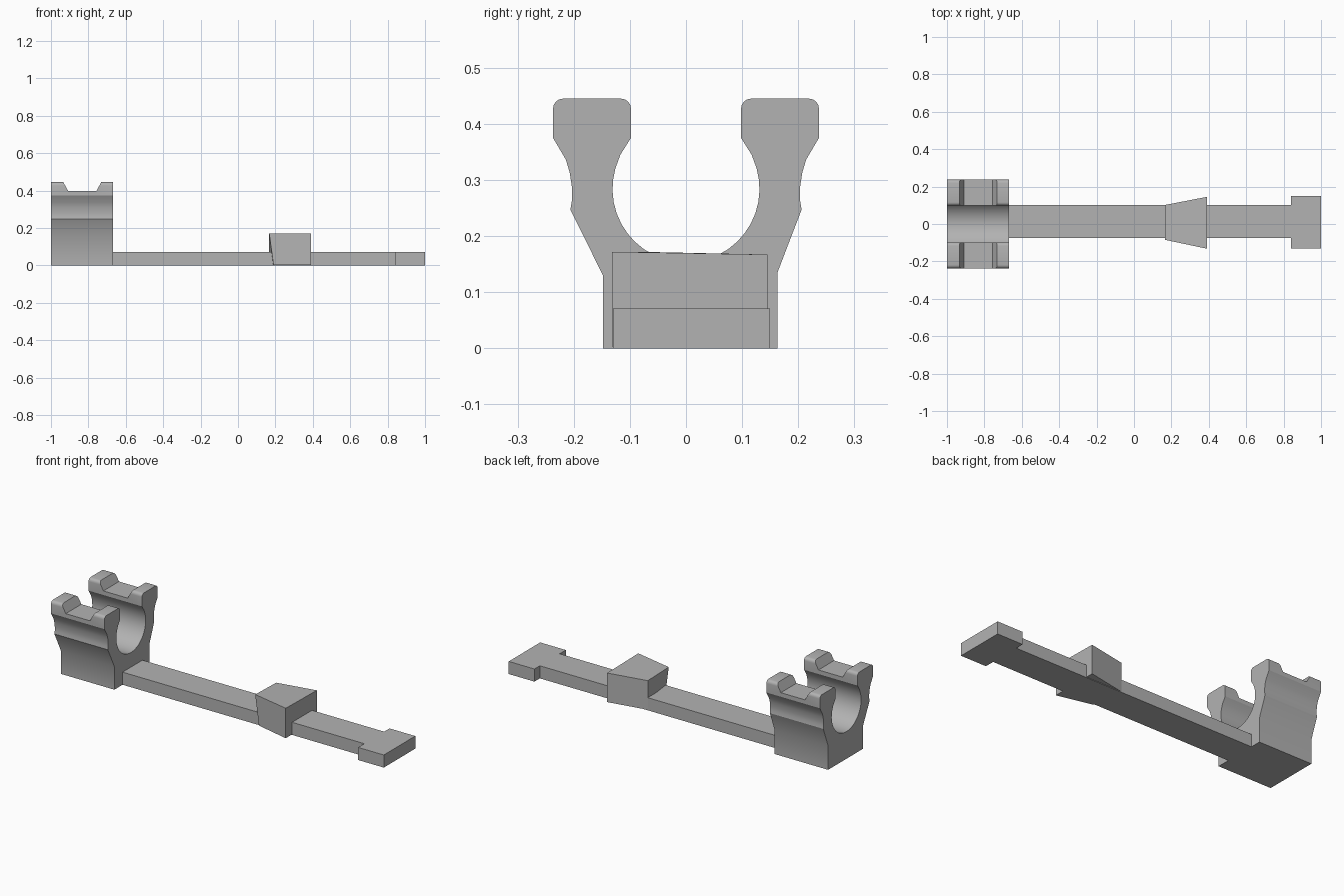
import bpy
import bmesh
import math

if "Cube" in bpy.data.objects:
    bpy.data.objects.remove(bpy.data.objects["Cube"])

grey = bpy.data.materials.new("plain grey")
grey.use_nodes = True
grey.diffuse_color = (0.45, 0.45, 0.45, 1)
grey.node_tree.nodes["Principled BSDF"].inputs["Base Color"].default_value = (0.45, 0.45, 0.45, 1)


def prism(name, outline, place, lo, hi):
    """Extrude a 2D outline from lo to hi; place maps (u, v, depth) to xyz."""
    bm = bmesh.new()
    start = [bm.verts.new(place(u, v, lo)) for u, v in outline]
    end = [bm.verts.new(place(u, v, hi)) for u, v in outline]
    bm.faces.new(start)
    bm.faces.new(end)
    for i in range(len(outline)):
        j = (i + 1) % len(outline)
        bm.faces.new((start[i], start[j], end[j], end[i]))
    bmesh.ops.recalc_face_normals(bm, faces=bm.faces)
    mesh = bpy.data.meshes.new(name)
    bm.to_mesh(mesh)
    bm.free()
    mesh.materials.append(grey)
    obj = bpy.data.objects.new(name, mesh)
    bpy.context.collection.objects.link(obj)
    return obj


def along_x(u, v, d):
    return (d, u, v)


def along_y(u, v, d):
    return (u, d, v)


def along_z(u, v, d):
    return (u, v, d)


def rect(x0, x1, y0, y1):
    return [(x0, y0), (x1, y0), (x1, y1), (x0, y1)]


def corner(y, z, r, start):
    """Rounded corner going clockwise from the start angle."""
    angles = [math.radians(start - 22.5 * k) for k in range(5)]
    return [(y + r * math.cos(a), z + r * math.sin(a)) for a in angles]


# Open clip: outer arm, rounded head and circular inner seat
outer = [(-0.206, 0.247), (-0.203, 0.265), (-0.203, 0.285), (-0.207, 0.312),
         (-0.214, 0.336), (-0.237, 0.375)]
head = corner(-0.219, 0.427, 0.018, 180) + corner(-0.116, 0.427, 0.018, 90)
inner = [(-0.098, 0.375), (-0.117, 0.345)]
left_arm = outer + head + inner
right_arm = [(-y, z) for y, z in reversed(left_arm)]
seat = []
for k in range(25):
    a = math.radians(164 + k * 212 / 24)
    seat.append((0.131 * math.cos(a), 0.284 + 0.131 * math.sin(a)))
outline = ([(-0.148, 0), (-0.148, 0.13)] + left_arm + seat + right_arm
           + [(0.163, 0.135), (0.163, 0)])
clip = prism("clip", outline, along_x, -1, -0.667)

# Notch across the top of both clip arms
notch = prism("notch_cutter", [(-0.942, 0.46), (-0.908, 0.398), (-0.757, 0.398), (-0.723, 0.46)],
              along_y, -0.4, 0.4)
cut = clip.modifiers.new("notch", "BOOLEAN")
cut.operation = "DIFFERENCE"
cut.solver = "EXACT"
cut.object = notch
bpy.context.view_layer.objects.active = clip
clip.select_set(True)
bpy.ops.object.modifier_apply(modifier="notch")
bpy.data.objects.remove(notch)
bpy.ops.object.shade_smooth_by_angle(angle=math.radians(28))

# Long flat bar with a wider tab at its end
tee = [(-0.7, -0.075), (0.84, -0.075), (0.84, -0.13), (1, -0.13),
       (1, 0.15), (0.84, 0.15), (0.84, 0.102), (-0.7, 0.102)]
prism("bar_and_end_tab", tee, along_z, 0, 0.071)

# Wedge block flaring toward the tab
block = prism("wedge_block", [(0.167, -0.085), (0.39, -0.132), (0.39, 0.145), (0.167, 0.102)],
              along_z, 0.003, 0.172)
for v in block.data.vertices:
    if v.co.z > 0.1 and v.co.y > 0:
        v.co.z = 0.167
    elif v.co.z < 0.1 and v.co.x < 0.2:
        v.co.x = 0.19 if v.co.y < 0 else 0.167
